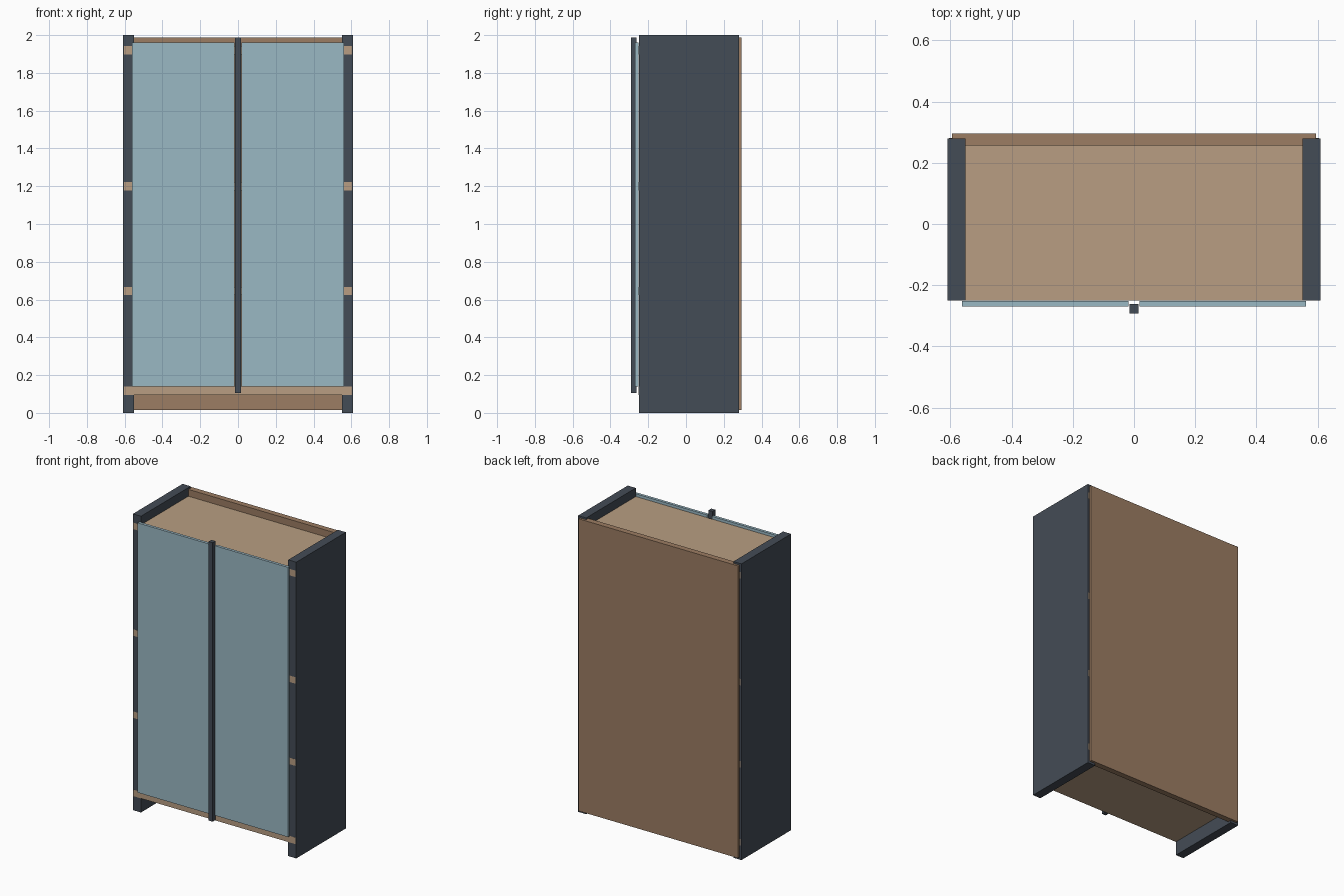
import bpy
import bmesh

if "Cube" in bpy.data.objects:
    bpy.data.objects.remove(bpy.data.objects["Cube"])


def material(name, srgb):
    m = bpy.data.materials.new(name)
    lin = [((c / 255 + 0.055) / 1.055) ** 2.4 for c in srgb]
    m.diffuse_color = (*lin, 1)
    m.use_nodes = True
    m.node_tree.nodes["Principled BSDF"].inputs["Base Color"].default_value = m.diffuse_color
    return m


charcoal = material("charcoal", (68, 76, 86))
glass_blue = material("pale_blue", (154, 184, 196))
brown = material("brown", (156, 125, 99))
tan = material("tan", (184, 158, 130))


def box(name, x, y, z, mat):
    """Box from (min, max) ranges along each axis."""
    bm = bmesh.new()
    bmesh.ops.create_cube(bm, size=1)
    for v in bm.verts:
        v.co = [r[0] if c < 0 else r[1] for c, r in zip(v.co, (x, y, z))]
    me = bpy.data.meshes.new(name)
    bm.to_mesh(me)
    bm.free()
    me.materials.append(mat)
    ob = bpy.data.objects.new(name, me)
    bpy.context.collection.objects.link(ob)
    return ob


# Mirrored side walls and doors
for side, s in (("left", -1), ("right", 1)):
    box(side + "_wall", sorted((s * 0.55, s * 0.61)), (-0.25, 0.28), (0, 2), charcoal)
    box(side + "_door", sorted((s * 0.018, s * 0.562)), (-0.27, -0.251), (0.139, 1.96), glass_blue)

# Back panel
box("back_panel", (-0.595, 0.595), (0.256, 0.295), (0.015, 1.988), brown)

# Shelves, their ends let into the side walls and just showing at the edges
for name, z in (("bottom_shelf", 0.117), ("lower_shelf", 0.645),
                ("upper_shelf", 1.2), ("top_shelf", 1.92)):
    box(name, (-0.604, 0.604), (-0.2503, 0.2803), (z - 0.022, z + 0.022), tan)

# Long handle bar over the gap between the doors
box("handle_bar", (-0.015, 0.015), (-0.292, -0.262), (0.105, 1.988), charcoal)
